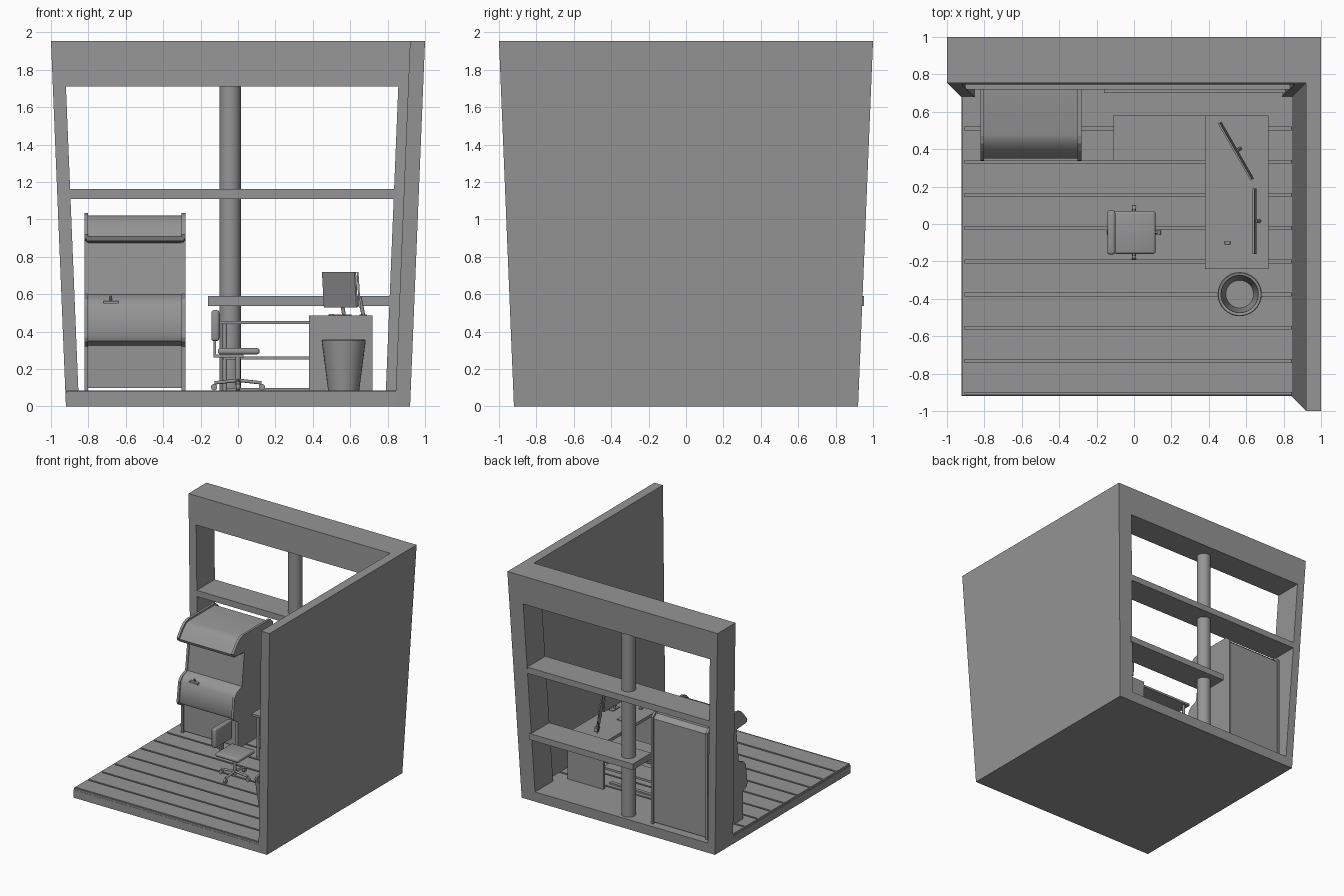
import bpy, bmesh, math
from mathutils import Vector, Matrix

old = bpy.data.objects.get("Cube")
if old:
    bpy.data.objects.remove(old)

grey = bpy.data.materials.new("plain grey")
grey.use_nodes = True
grey.diffuse_color = (0.3, 0.3, 0.3, 1)
grey.node_tree.nodes["Principled BSDF"].inputs["Base Color"].default_value = grey.diffuse_color

FLOOR, TOP = 0.085, 1.955


def finish(name, bm, smooth=False):
    bmesh.ops.recalc_face_normals(bm, faces=bm.faces)
    mesh = bpy.data.meshes.new(name)
    bm.to_mesh(mesh)
    bm.free()
    mesh.materials.append(grey)
    ob = bpy.data.objects.new(name, mesh)
    bpy.context.collection.objects.link(ob)
    if smooth:
        bpy.ops.object.select_all(action='DESELECT')
        ob.select_set(True)
        bpy.context.view_layer.objects.active = ob
        bpy.ops.object.shade_smooth_by_angle(angle=math.radians(35))
    return ob


def box(name, x, y, z, bevel=0.0, turn=None):
    """Box from ranges; turn rotates it about its own centre."""
    lo, hi = Vector((x[0], y[0], z[0])), Vector((x[1], y[1], z[1]))
    bm = bmesh.new()
    bmesh.ops.create_cube(bm, size=1)
    bmesh.ops.scale(bm, vec=hi - lo, verts=bm.verts)
    if bevel:
        bmesh.ops.bevel(bm, geom=bm.edges[:], offset=bevel, segments=3, profile=0.5, affect='EDGES')
    if turn:
        bmesh.ops.transform(bm, matrix=turn, verts=bm.verts)
    bmesh.ops.translate(bm, vec=(lo + hi) / 2, verts=bm.verts)
    return finish(name, bm, bevel > 0)


def lean(v, z):
    """Outer walls spread outwards as they rise."""
    return v + 0.08 * z / TOP


def slanted(name, z, xs, ys):
    """Six-sided block; xs and ys give the ranges at a height."""
    bm = bmesh.new()
    for h in z:
        for a in xs(h):
            for b in ys(h):
                bm.verts.new((a, b, h))
    bmesh.ops.convex_hull(bm, input=bm.verts)
    bmesh.ops.dissolve_limit(bm, angle_limit=0.01, verts=bm.verts, edges=bm.edges)
    return finish(name, bm)


def prism(name, profile, x0, x1, smooth=False):
    """Side profile in y and z, pushed along x."""
    bm = bmesh.new()
    face = bm.faces.new([bm.verts.new((x0, y, z)) for y, z in profile])
    out = bmesh.ops.extrude_face_region(bm, geom=[face])["geom"]
    bmesh.ops.translate(bm, vec=(x1 - x0, 0, 0), verts=[v for v in out if isinstance(v, bmesh.types.BMVert)])
    return finish(name, bm, smooth)


def rod(name, a, b, r, sides=24):
    a, b = Vector(a), Vector(b)
    bm = bmesh.new()
    bmesh.ops.create_cone(bm, cap_ends=True, segments=sides, radius1=r, radius2=r, depth=(b - a).length)
    turn = (b - a).to_track_quat('Z', 'Y').to_matrix().to_4x4()
    bmesh.ops.transform(bm, matrix=Matrix.Translation((a + b) / 2) @ turn, verts=bm.verts)
    return finish(name, bm, True)


def lathe(name, cx, cy, profile, sides=32):
    bm = bmesh.new()
    vs = [bm.verts.new((cx + r, cy, z)) for r, z in profile]
    es = [bm.edges.new(p) for p in zip(vs, vs[1:])]
    bmesh.ops.spin(bm, geom=vs + es, cent=(cx, cy, 0), axis=(0, 0, 1), angle=math.tau, steps=sides)
    bmesh.ops.remove_doubles(bm, verts=bm.verts, dist=0.0005)
    return finish(name, bm, True)


# Room shell: base, solid wall and open back frame
depth = lambda h: (lean(0.675, h), lean(0.92, h))
slanted("floor_base", (0, 0.068), lambda h: (-lean(0.92, h), lean(0.85, h)), lambda h: (-0.92, lean(0.92, h)))
slanted("side_wall", (0, TOP), lambda h: (lean(0.84, h), lean(0.92, h)), lambda h: (-lean(0.92, h), lean(0.92, h)))
slanted("left_post", (0, TOP), lambda h: (-lean(0.92, h), -lean(0.85, h)), depth)
slanted("right_post", (0, TOP), lambda h: (lean(0.787, h), lean(0.845, h)), depth)
slanted("top_beam", (1.71, TOP), lambda h: (-lean(0.92, h), lean(0.85, h)), depth)
slanted("back_sill", (0, FLOOR), lambda h: (-lean(0.9, h), lean(0.85, h)), depth)

# Floor boards with narrow gaps
for i in range(9):
    y = -0.902 + i * 0.1775
    box(f"floor_board_{i + 1}", (-0.918, 0.85), (y, y + 0.162), (0.06, FLOOR))
box("floor_edge_strip", (-0.92, -0.906), (-0.916, 0.7), (0.06, 0.083))
box("floor_front_strip", (-0.92, 0.845), (-0.918, -0.908), (0.06, 0.083))

# Pillar and shelves
rod("pillar", (-0.042, 0.84, 0.08), (-0.042, 0.84, 1.72), 0.057, 32)
box("upper_shelf", (-0.9, 0.85), (0.72, 0.965), (1.11, 1.163))
box("lower_shelf", (-0.16, 0.83), (0.7, 0.952), (0.537, 0.59))

# Arcade cabinet: two side panels with an inset body between them
side = [(0.88, FLOOR), (0.88, 1.0), (0.84, 1.035), (0.47, 1.035), (0.43, 1.022), (0.39, 0.985),
        (0.34, 0.92), (0.35, 0.895), (0.49, 0.885), (0.455, 0.6), (0.39, 0.575), (0.36, 0.54),
        (0.338, 0.37), (0.35, 0.345), (0.40, 0.32), (0.40, FLOOR)]
body = [(0.62 + (y - 0.62) * 0.96, 0.55 + (z - 0.55) * 0.97) for y, z in side]
for tag, x in (("left", -0.302), ("right", -0.822)):
    prism(f"cabinet_{tag}_side", side, x, x + 0.02)
prism("cabinet_body", body, -0.81, -0.29, True)
box("cabinet_stick_plate", (-0.72, -0.64), (0.365, 0.39), (0.55, 0.565))
rod("cabinet_stick", (-0.68, 0.4, 0.55), (-0.68, 0.375, 0.59), 0.006, 12)

# Main desk with solid ends, and a lighter side desk
box("desk_top", (0.38, 0.72), (-0.24, 0.58), (0.46, 0.485))
for tag, y in (("front", -0.24), ("back", 0.555)):
    box(f"desk_{tag}_panel", (0.38, 0.72), (y, y + 0.025), (FLOOR, 0.47))
box("side_desk_top", (-0.11, 0.4), (0.34, 0.58), (0.44, 0.458))
box("side_desk_shelf", (-0.08, 0.4), (0.36, 0.56), (0.25, 0.268))
box("side_desk_foot_rail", (-0.08, 0.4), (0.44, 0.47), (FLOOR, 0.098))
for tag, y in (("front", 0.37), ("back", 0.55)):
    rod(f"side_desk_{tag}_leg", (-0.07, y, FLOOR), (-0.07, y, 0.445), 0.012, 12)

# Two screens on stands, plus keyboard and mouse
for tag, x, y, ang in (("front", 0.645, 0.015, 0), ("back", 0.545, 0.39, 0.52)):
    spin = Matrix.Rotation(ang, 4, 'Z')
    back = spin @ Vector((1, 0, 0))
    c = Vector((x, y, 0.625))
    box(f"{tag}_screen", (x - 0.005, x + 0.005), (y - 0.175, y + 0.175), (0.53, 0.72), 0,
        spin @ Matrix.Rotation(-0.06, 4, 'Y'))
    foot = c + back * 0.025
    box(f"{tag}_screen_foot", (foot.x - 0.02, foot.x + 0.02), (foot.y - 0.045, foot.y + 0.045),
        (0.484, 0.492), 0, spin)
    rod(f"{tag}_screen_arm", (foot.x, foot.y, 0.488), tuple(c + back * 0.006 - Vector((0, 0, 0.04))), 0.01, 12)
box("keyboard", (0.49, 0.54), (0.0, 0.17), (0.484, 0.491))
box("mouse", (0.485, 0.515), (-0.11, -0.09), (0.484, 0.495), 0.004)

# Office chair facing the desk
cy = -0.045
box("chair_seat", (-0.108, 0.115), (cy - 0.115, cy + 0.115), (0.278, 0.312), 0.014)
box("chair_back", (-0.143, -0.1), (cy - 0.118, cy + 0.118), (0.35, 0.515), 0.014)
box("chair_back_bracket", (-0.132, -0.117), (cy - 0.02, cy + 0.02), (0.262, 0.42))
box("chair_bracket_arm", (-0.13, 0.03), (cy - 0.02, cy + 0.02), (0.262, 0.279))
rod("chair_post", (0, cy, 0.11), (0, cy, 0.28), 0.014, 16)
for i in range(4):
    dx, dy = math.cos(i * math.pi / 2), math.sin(i * math.pi / 2)
    rod(f"chair_leg_{i + 1}", (0, cy, 0.14), (dx * 0.125, cy + dy * 0.125, 0.126), 0.009, 12)
    rod(f"chair_caster_{i + 1}", (dx * 0.128 - dy * 0.01, cy + dy * 0.128 - dx * 0.01, 0.103),
        (dx * 0.128 + dy * 0.01, cy + dy * 0.128 + dx * 0.01, 0.103), 0.017, 16)

# Waste bin
lathe("waste_bin", 0.565, -0.375, [(0, FLOOR), (0.083, FLOOR), (0.118, 0.352), (0.114, 0.357),
                                   (0.1, 0.352), (0.074, 0.1), (0, 0.1)])
